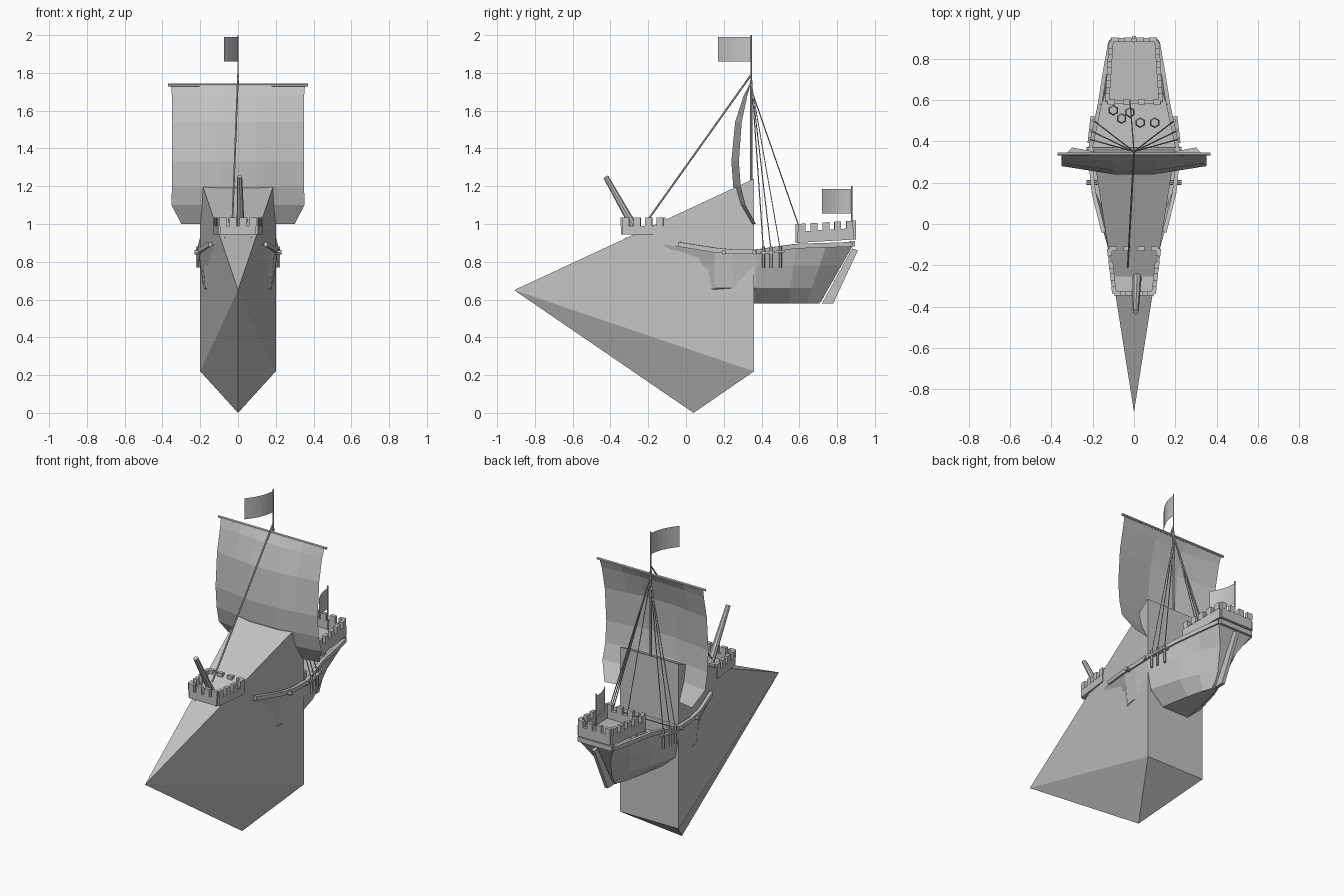
import bpy, bmesh
from math import sin, pi
from mathutils import Vector, Matrix

if "Cube" in bpy.data.objects:
    bpy.data.objects.remove(bpy.data.objects["Cube"], do_unlink=True)

GREY = (0.55, 0.55, 0.55, 1)
grey = bpy.data.materials.new("plain grey")
grey.use_nodes = True
grey.diffuse_color = GREY
grey.node_tree.nodes["Principled BSDF"].inputs["Base Color"].default_value = GREY


def finish(name, bm):
    bmesh.ops.recalc_face_normals(bm, faces=bm.faces)
    mesh = bpy.data.meshes.new(name)
    bm.to_mesh(mesh)
    bm.free()
    mesh.materials.append(grey)
    obj = bpy.data.objects.new(name, mesh)
    bpy.context.collection.objects.link(obj)
    return obj


def grid(bm, rows):
    """Skin a list of equal-length point rows with quads."""
    rings = [[bm.verts.new(p) for p in row] for row in rows]
    for a, b in zip(rings, rings[1:]):
        for i in range(len(a) - 1):
            bm.faces.new((a[i], a[i + 1], b[i + 1], b[i]))
    return rings


def beam(bm, a, b, width, height):
    """Upright plank from a to b; its bottom edge follows the two points."""
    a, b = Vector(a), Vector(b)
    side = (b - a).cross(Vector((0, 0, 1))).normalized() * width / 2
    up = Vector((0, 0, height))
    ends = [[bm.verts.new(q) for q in (p - side, p + side, p + side + up, p - side + up)]
            for p in (a, b)]
    for i in range(4):
        j = (i + 1) % 4
        bm.faces.new((ends[0][i], ends[0][j], ends[1][j], ends[1][i]))
    bm.faces.new(ends[0])
    bm.faces.new(ends[1])


def rod(bm, a, b, r0, r1=None, sides=6):
    a, b = Vector(a), Vector(b)
    turn = (b - a).to_track_quat('Z', 'Y').to_matrix().to_4x4()
    bmesh.ops.create_cone(bm, cap_ends=True, segments=sides, radius1=r0,
                          radius2=r0 if r1 is None else r1, depth=(b - a).length,
                          matrix=Matrix.Translation((a + b) / 2) @ turn)


def slab(name, profile, half):
    """Side profile in y and z, extruded across x."""
    bm = bmesh.new()
    rings = grid(bm, [[(x, y, z) for y, z in profile + profile[:1]] for x in (-half, half)])
    for ring in rings:
        bm.faces.new(ring[:-1])
    bmesh.ops.remove_doubles(bm, verts=bm.verts, dist=1e-5)
    return finish(name, bm)


# Great wedge that the ship rides on
bm = bmesh.new()
nose, foot = bm.verts.new((0, -0.91, 0.65)), bm.verts.new((0, 0.04, 0))
tl, tr, br, bl = [bm.verts.new((x, 0.36, z)) for x, z in
                  ((-0.2, 1.24), (0.2, 1.24), (0.2, 0.22), (-0.2, 0.22))]
for face in ((nose, tr, tl), (nose, br, tr), (nose, tl, bl), (nose, foot, br),
             (nose, bl, foot), (foot, bl, br), (tl, tr, br, bl)):
    bm.faces.new(face)
finish("wedge", bm)

# Hull stations: y, half widths from keel to rail, rail height, rake of the stern
STATIONS = [
    (-0.32, 0, 0.02, 0.04, 0.07, 0.93, 0),
    (-0.04, 0.02, 0.05, 0.1, 0.147, 0.88, 0),
    (0.15, 0.09, 0.174, 0.185, 0.195, 0.85, 0),
    (0.25, 0.1, 0.182, 0.2, 0.205, 0.84, 0),
    (0.37, 0.09, 0.18, 0.2, 0.21, 0.84, 0),
    (0.58, 0.06, 0.13, 0.16, 0.165, 0.87, 0.04),
    (0.74, 0.035, 0.08, 0.115, 0.14, 0.875, 0.1),
    (0.88, 0.01, 0.02, 0.06, 0.115, 0.88, 0.17)]
rows = []
for y, *widths, top, rake in STATIONS:
    levels = [(w, y - rake * (top - z) / (top - 0.58), z)
              for w, z in zip(widths, (0.58, 0.66, 0.78, top))]
    rows.append([(-w, v, z) for w, v, z in reversed(levels)] + levels)
bm = bmesh.new()
rings = grid(bm, rows)
bm.faces.new(rings[-1])
finish("hull", bm)

# Main deck and the rails along the hull
bm = bmesh.new()
grid(bm, [(row[1], row[-2]) for row in rows])
finish("main_deck", bm)
bm = bmesh.new()
for a, b in zip(rows[1:], rows[2:]):
    for i in (0, -1):
        beam(bm, a[i], b[i], 0.02, 0.025)
beam(bm, rows[-1][0], rows[-1][-1], 0.03, 0.03)
finish("hull_rails", bm)

# Sternpost and rudder
slab("sternpost", [(0.68, 0.58), (0.71, 0.58), (0.88, 0.88), (0.85, 0.88)], 0.015)
slab("rudder", [(0.72, 0.58), (0.78, 0.58), (0.91, 0.86), (0.88, 0.87)], 0.01)


def castle(name, front, back, wall, tooth, counts):
    """Crenellated platform; front and back are (y, half width, floor height)."""
    (y0, w0, z0), (y1, w1, z1) = front, back
    corners = [Vector(c) for c in ((-w0, y0, z0), (w0, y0, z0), (w1, y1, z1), (-w1, y1, z1))]
    bm = bmesh.new()
    bm.faces.new([bm.verts.new(c + Vector((0, 0, 0.01))) for c in corners])
    for k, a in enumerate(corners):
        b = corners[(k + 1) % 4]
        beam(bm, a, b, 0.02, wall)
        step, n = (b - a).normalized(), counts[k % 2]
        for i in range(n):
            mid = a.lerp(b, 0.08 + 0.84 * i / (n - 1)) + Vector((0, 0, wall))
            beam(bm, mid - step * 0.018, mid + step * 0.018, 0.022, tooth)
    finish(name, bm)


castle("forecastle", (-0.335, 0.095, 0.945), (-0.12, 0.12, 0.945), 0.045, 0.045, (4, 4))
castle("stern_castle", (0.59, 0.13, 0.9), (0.89, 0.11, 0.918), 0.06, 0.04, (4, 5))

# Slanted bow spar, mast and yard
bm = bmesh.new()
rod(bm, (0.015, -0.25, 0.94), (0.008, -0.425, 1.25), 0.022, 0.014, 8)
finish("bow_spar", bm)
bm = bmesh.new()
rod(bm, (0, 0.345, 0.78), (0, 0.345, 1.76), 0.008, 0.006, 8)
rod(bm, (0, 0.345, 1.74), (0, 0.345, 2), 0.004)
finish("mast", bm)
bm = bmesh.new()
rod(bm, (-0.37, 0.338, 1.735), (0.37, 0.338, 1.735), 0.008)
finish("yard", bm)

# Billowing sail: height, y at the edge, y at the middle, half width
SAIL = [(1.735, 0.34, 0.335, 0.355), (1.68, 0.325, 0.305, 0.35), (1.54, 0.295, 0.26, 0.35),
        (1.33, 0.28, 0.24, 0.35), (1.2, 0.29, 0.25, 0.35), (1.1, 0.315, 0.28, 0.352),
        (1.0, 0.37, 0.33, 0.3)]
bm = bmesh.new()
grid(bm, [[(f * half, edge + (mid - edge) * (1 - max(0, abs(f) - 0.28) / 0.72), z)
           for f in (-1, -0.6, -0.28, 0.28, 0.6, 1)] for z, edge, mid, half in SAIL])
finish("sail", bm)


# Flags, with the stern flag on its own pole
def flag(name, start, dx, length, height):
    x, y, z = start
    bm = bmesh.new()
    steps = [i / 6 for i in range(7)]
    grid(bm, [[(x + dx * (t - 0.25 * sin(pi * t)), y - length * t, z + h) for t in steps]
              for h in (0, height)])
    finish(name, bm)


flag("mast_flag", (0, 0.345, 1.86), -0.075, 0.175, 0.13)
flag("stern_flag", (0, 0.875, 1.055), 0.05, 0.155, 0.13)
bm = bmesh.new()
rod(bm, (0, 0.878, 0.92), (0, 0.878, 1.2), 0.004)
finish("stern_flag_pole", bm)

# Rigging, shroud pins and their planks
ropes, pins = bmesh.new(), bmesh.new()
rod(ropes, (0, 0.345, 1.79), (-0.03, -0.21, 1.01), 0.005)
rod(ropes, (0, 0.35, 1.7), (-0.02, 0.6, 0.98), 0.003, sides=4)
for side in (-1, 1):
    for y, x in ((0.41, 0.215), (0.45, 0.207), (0.5, 0.195)):
        rod(ropes, (0, 0.35, 1.72), (side * x, y, 0.86), 0.003, sides=4)
        rod(pins, (side * x, y, 0.77), (side * x, y, 0.88), 0.008)
    beam(pins, (side * 0.21, 0.39, 0.84), (side * 0.195, 0.52, 0.85), 0.03, 0.012)
finish("rigging", ropes)
finish("shroud_pins", pins)

# Cross beams through the hull
bm = bmesh.new()
for y in (0.2, 0.36):
    rod(bm, (-0.23, y, 0.85), (0.23, y, 0.85), 0.012, sides=8)
finish("cross_beams", bm)

# Barrels on the deck
bm = bmesh.new()
for x, y in ((-0.1, 0.55), (-0.06, 0.51), (-0.02, 0.54), (0.03, 0.49), (0.1, 0.49)):
    rod(bm, (x, y, 0.78), (x, y, 0.815), 0.02, 0.026)
    rod(bm, (x, y, 0.815), (x, y, 0.85), 0.026, 0.02)
finish("barrels", bm)
